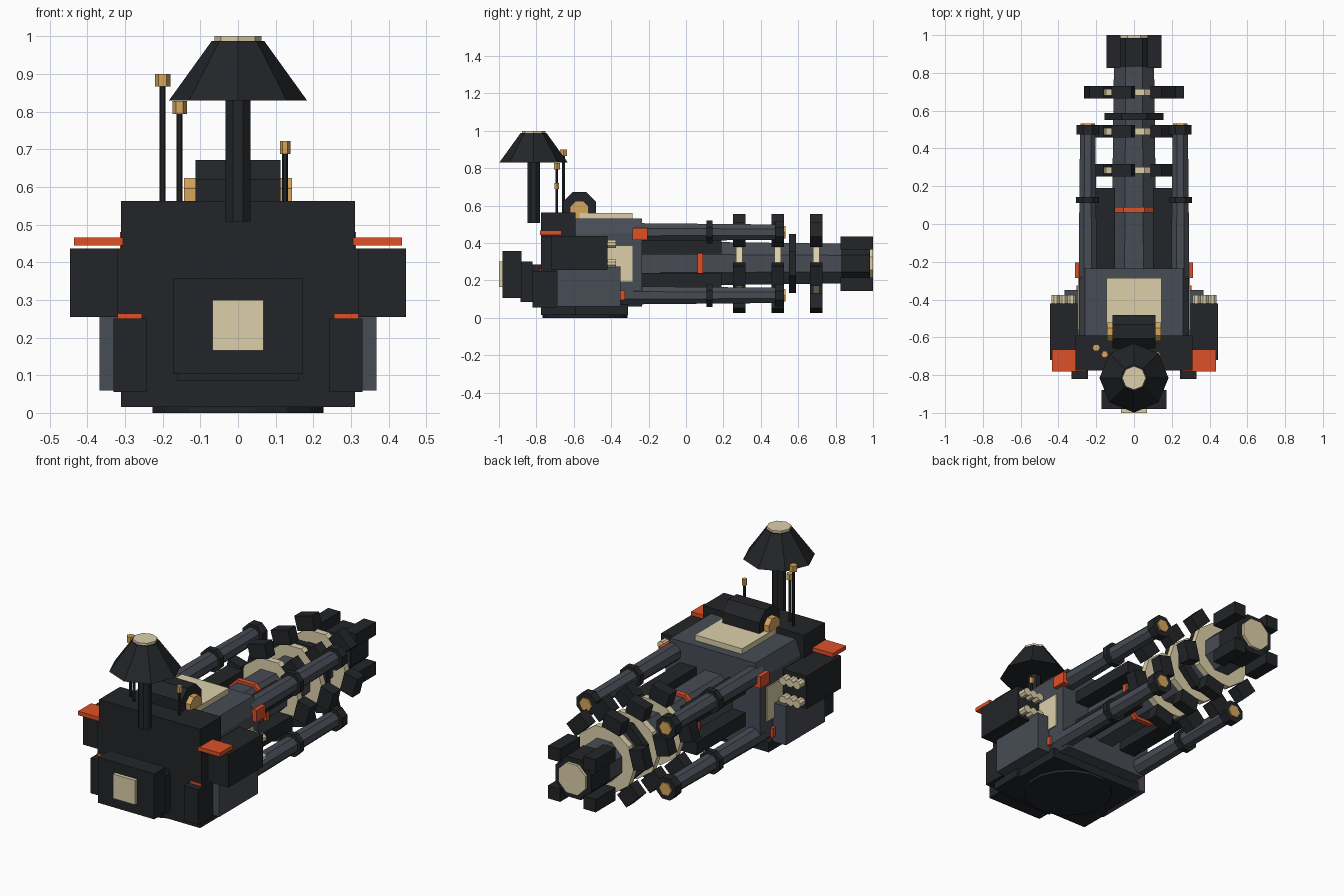
import bpy, bmesh
from math import pi, cos, sin
from mathutils import Matrix, Vector

if "Cube" in bpy.data.objects:
    bpy.data.objects.remove(bpy.data.objects["Cube"])


def mat(name, c):
    m = bpy.data.materials.new(name)
    m.diffuse_color = (*c, 1)
    m.use_nodes = True
    m.node_tree.nodes["Principled BSDF"].inputs["Base Color"].default_value = m.diffuse_color
    return m


BLACK = mat("black", (.016, .018, .021))
GREY = mat("grey", (.063, .072, .089))
CREAM = mat("cream", (.72, .63, .40))
GOLD = mat("gold", (.67, .38, .105))
ORANGE = mat("orange", (.73, .082, .021))


def finish(name, bm, m):
    bmesh.ops.recalc_face_normals(bm, faces=bm.faces)
    me = bpy.data.meshes.new(name)
    bm.to_mesh(me)
    bm.free()
    me.materials.append(m)
    ob = bpy.data.objects.new(name, me)
    bpy.context.collection.objects.link(ob)
    return ob


def box(name, x, y, z, m, both=False):
    """Box from (min, max) ranges; both=True also adds the mirrored -x copy."""
    for s in ((1, -1) if both else (1,)):
        bm = bmesh.new()
        mid = Vector((s * sum(x) / 2, sum(y) / 2, sum(z) / 2))
        size = (x[1] - x[0], y[1] - y[0], z[1] - z[0], 1)
        bmesh.ops.create_cube(bm, size=1, matrix=Matrix.Translation(mid) @ Matrix.Diagonal(size))
        finish(name, bm, m)


def rod(name, a, b, r1, r2, m, n=8, turn=None):
    """Cylinder or cone between two points."""
    a, b = Vector(a), Vector(b)
    turn = pi / n if turn is None else turn
    q = (b - a).to_track_quat('Z', 'Y').to_matrix().to_4x4()
    bm = bmesh.new()
    bmesh.ops.create_cone(bm, cap_ends=True, segments=n, radius1=r1, radius2=r2, depth=(b - a).length,
                          matrix=Matrix.Translation((a + b) / 2) @ q @ Matrix.Rotation(turn, 4, 'Z'))
    return finish(name, bm, m)


AZ = .29  # barrel axis height


def along(name, y0, y1, r1, r2, m, n=8, x=0, z=AZ):
    rod(name, (x, y0, z), (x, y1, z), r1, r2, m, n)


# hull: base disc, rear block, chamfered main body
rod("base_disc", (0, -.54, 0), (0, -.54, .05), .232, .232, BLACK, 16)
box("base_plate", (-.29, .29), (-.775, -.31), (.015, .07), BLACK)
box("rear_block", (-.31, .31), (-.775, -.59), (.015, .562), BLACK)
bm = bmesh.new()
prof = [(.25, .06), (.29, .1), (.29, .45), (.26, .53)]
prof += [(-x, z) for x, z in reversed(prof)]
f = bm.faces.new([bm.verts.new((x, -.6, z)) for x, z in prof])
ext = bmesh.ops.extrude_face_region(bm, geom=[f])
bmesh.ops.translate(bm, vec=(0, .365, 0), verts=[v for v in ext["geom"] if isinstance(v, bmesh.types.BMVert)])
finish("main_body", bm, GREY)
box("roof_plate", (-.145, .145), (-.57, -.285), (.52, .56), CREAM)

# rear counterweight
box("rear_neck", (-.12, .12), (-.825, -.77), (.15, .285), BLACK)
box("rear_collar", (-.16, .16), (-.885, -.82), (.085, .30), BLACK)
box("rear_weight", (-.172, .172), (-.98, -.88), (.105, .357), BLACK)
box("rear_badge_plate", (-.068, .068), (-1, -.975), (.165, .30), CREAM)

# side equipment
box("side_skirt", (.28, .368), (-.69, -.35), (.06, .275), GREY, True)
box("rear_corner_block", (.243, .33), (-.82, -.69), (.055, .25), BLACK, True)
box("corner_stripe", (.255, .32), (-.78, -.7), (.249, .264), ORANGE, True)
box("launcher_pod", (.3, .446), (-.72, -.42), (.255, .437), BLACK, True)
box("pod_bracket", (.28, .32), (-.775, -.7), (.25, .437), BLACK, True)
box("pod_fin", (.305, .435), (-.78, -.665), (.444, .466), ORANGE, True)
box("side_panel", (.28, .297), (-.56, -.285), (.195, .385), CREAM, True)
box("shoulder_marker", (.27, .313), (-.285, -.205), (.415, .48), ORANGE, True)
box("lower_marker", (.28, .305), (-.352, -.325), (.095, .145), ORANGE, True)
for s in (1, -1):
    for x in (.33, .373, .416):
        for z in (.29, .395):
            along("launch_tube", -.43, -.375, .023, .023, CREAM, 8, s * x, z)

# roof sensor drum
rod("sensor_drum", (-.113, -.57, .583), (.113, -.57, .583), .096, .096, BLACK)
rod("drum_lens", (-.143, -.57, .575), (.143, -.57, .575), .053, .053, GOLD)

# mast with shade-shaped dish
rod("mast", (0, -.815, .508), (0, -.815, .84), .036, .036, BLACK)
rod("mast_dish", (0, -.815, .83), (0, -.815, .987), .183, .07, BLACK, 8, 0)
rod("dish_cap", (0, -.815, .98), (0, -.815, 1.0), .063, .063, CREAM, 8, 0)

# antennas
for x, y, top, r in ((-.2, -.655, .9, .021), (-.155, -.69, .828, .019), (.125, -.69, .722, .014)):
    rod("antenna", (x, y, .5), (x, y, top - .02), .008, .008, BLACK, 6)
    rod("antenna_tip", (x, y, top - .034), (x, y, top), r, r, GOLD, 6)

# barrel and breech
along("barrel", -.25, .84, .13, .115, GREY)
along("breech_ring", .062, .09, .142, .142, ORANGE)
for s in (1, -1):
    box("upper_rail", (.1 * 1, .2), (-.25, .19), (.345, .412), BLACK) if s > 0 else \
        box("upper_rail", (-.2, -.1), (-.25, .19), (.345, .412), BLACK)
box("lower_rail", (.1, .2), (-.25, .19), (.165, .24), BLACK, True)

# four recoil tubes around the barrel
for x in (.245, -.245):
    for z in (.458, .12):
        along("recoil_tube", -.28, .51, .052, .044, GREY, 8, x, z)
        along("tube_collar", .11, .142, .066, .066, BLACK, 8, x, z)
        along("tube_end_collar", .475, .525, .064, .064, BLACK, 8, x, z)
        along("tube_tip", .52, .533, .038, .038, GOLD, 6, x, z)

# accelerator coils, each with six floating blocks
for y in (.285, .49, .697):
    along("coil_ring", y - .018, y + .018, .183, .183, CREAM, 10)
    for k in range(6):
        a = pi / 4 + k * pi / 3
        bm = bmesh.new()
        bmesh.ops.create_cube(bm, size=1, matrix=Matrix.Translation((.22 * cos(a), y, AZ + .22 * sin(a)))
                              @ Matrix.Rotation(-a, 4, 'Y') @ Matrix.Diagonal((.08, .066, .11, 1)))
        finish("coil_block", bm, BLACK)
along("barrel_flange", .55, .588, .17, .17, BLACK)

# muzzle with four corner prongs
along("muzzle_sleeve", .83, .985, .12, .12, BLACK)
along("muzzle_face", .975, 1.0, .09, .09, CREAM)
for z in (AZ - .11, AZ + .11):
    box("muzzle_prong", (.072, .146), (.825, 1), (z - .036, z + .036), BLACK, True)
